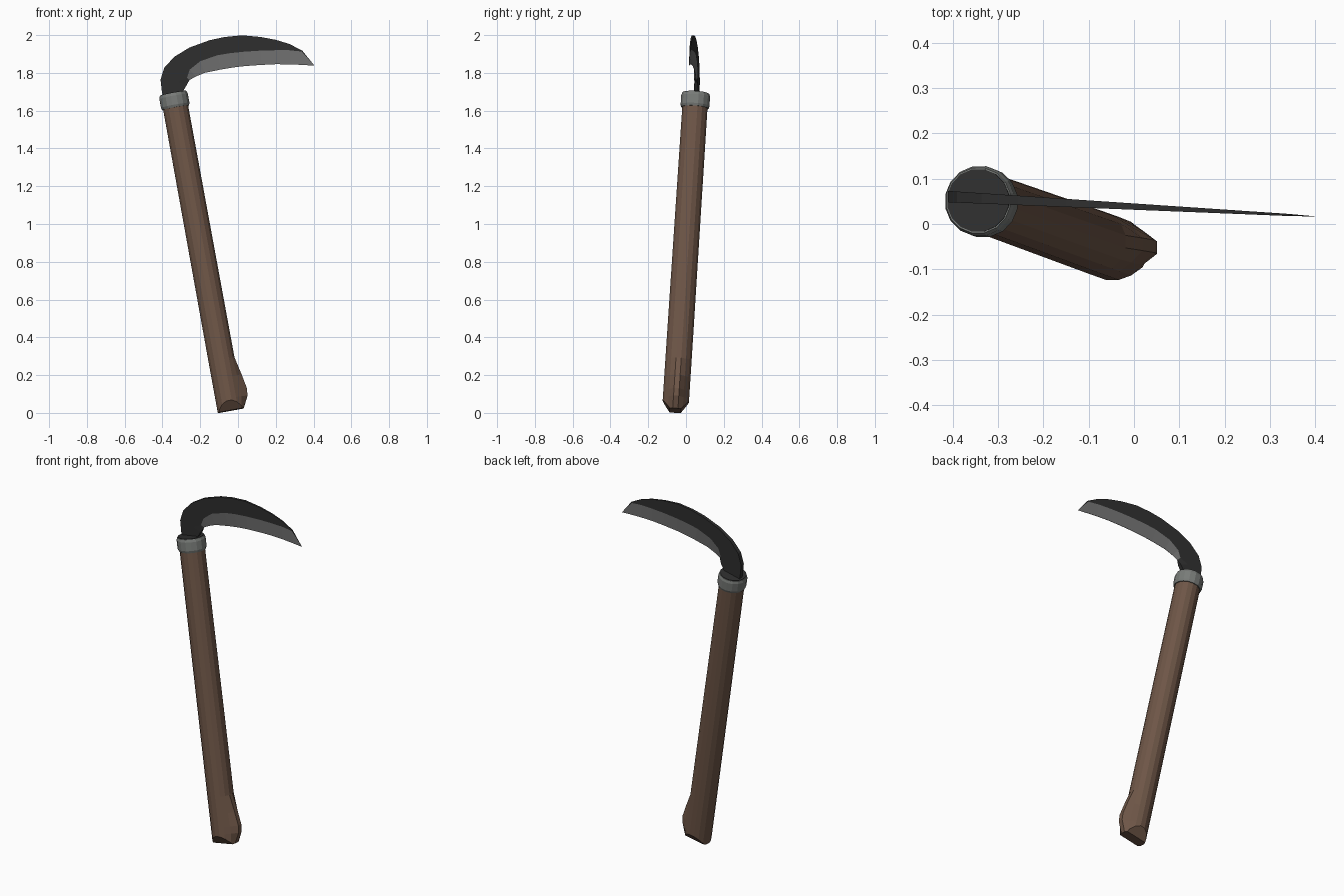
import bpy, bmesh, math
from mathutils import Vector, Matrix

if "Cube" in bpy.data.objects:
    bpy.data.objects.remove(bpy.data.objects["Cube"])


def material(name, rgb):
    m = bpy.data.materials.new(name)
    m.diffuse_color = (*rgb, 1)
    m.use_nodes = True
    m.node_tree.nodes["Principled BSDF"].inputs["Base Color"].default_value = m.diffuse_color
    return m


WOOD = material("brown wood", (0.156, 0.093, 0.063))
IRON = material("black iron", (0.028, 0.028, 0.028))
STEEL = material("ground steel edge", (0.17, 0.17, 0.17))
COLLAR = material("grey collar metal", (0.19, 0.20, 0.19))

# Handle frame: leaning axis, local z runs along the handle
AXIS = Vector((-0.182, 0.065, 1)).normalized()
SIDE = (Vector((1, 0, 0)) - AXIS * AXIS.x).normalized()
BACK = AXIS.cross(SIDE)
FRAME = Matrix((SIDE, BACK, AXIS)).transposed().to_4x4()
FRAME.translation = Vector((-0.036, -0.058, 0))
SIDES = 16


def finish(bm, name, mats, matrix=None):
    if matrix:
        bm.transform(matrix)
    bmesh.ops.recalc_face_normals(bm, faces=bm.faces[:])
    me = bpy.data.meshes.new(name)
    bm.to_mesh(me)
    bm.free()
    for m in mats:
        me.materials.append(m)
    ob = bpy.data.objects.new(name, me)
    bpy.context.collection.objects.link(ob)
    return ob


def loft(rows, closed=False):
    """Skin equal-length point rows; cap the ends or close the loop."""
    bm = bmesh.new()
    rows = [[bm.verts.new(p) for p in row] for row in rows]
    pairs = list(zip(rows, rows[1:] + rows[:1])) if closed else list(zip(rows, rows[1:]))
    for a, b in pairs:
        for i in range(len(a)):
            j = (i + 1) % len(a)
            bm.faces.new((a[i], a[j], b[j], b[i]))
    if not closed:
        bm.faces.new(rows[0])
        bm.faces.new(rows[-1])
    return bm


def ring(r, s, bump=0.0):
    pts = []
    for i in range(SIDES):
        a = (i + 0.5) * math.tau / SIDES
        c = math.cos(a)
        pull = 1 if c > 0.95 else 0.28 if c > 0.8 else 0
        pts.append((r * c + bump * pull, r * math.sin(a), s))
    return pts


# Handle: faceted pole with a ridge-like knob on one side of its foot
bm = loft([ring(0.071, 0.013), ring(0.071, 0.075, 0.032), ring(0.071, 0.115, 0.035),
           ring(0.071, 0.19, 0.021), ring(0.071, 0.285), ring(0.068, 1.721)])
# Wedge cuts at the front and back of the foot
for sign in (-1, 1):
    cut = bmesh.ops.bisect_plane(bm, geom=bm.verts[:] + bm.edges[:] + bm.faces[:],
                                 plane_co=(0, sign * 0.03, 0.013),
                                 plane_no=(0, sign * 0.05, -0.04), clear_outer=True)
    edges = [e for e in cut["geom_cut"] if isinstance(e, bmesh.types.BMEdge)]
    bmesh.ops.holes_fill(bm, edges=edges, sides=0)
finish(bm, "handle", [WOOD], FRAME)

# Collar: chamfered metal band around the top of the handle
finish(loft([ring(0.067, 1.645), ring(0.073, 1.645), ring(0.078, 1.658),
             ring(0.078, 1.706), ring(0.073, 1.721), ring(0.067, 1.721)], closed=True),
       "collar", [COLLAR], FRAME)

# Cap: thin dark plate closing the handle end
finish(loft([ring(0.07, 1.718), ring(0.07, 1.724)]), "end_cap", [IRON], FRAME)

# Blade stations: spine x z, bevel line x z, inner edge x z
STATIONS = [
    (-.388, 1.64, -.34, 1.64, -.29, 1.64),
    (-.403, 1.70, -.345, 1.70, -.293, 1.70),
    (-.41, 1.765, -.32, 1.75, -.272, 1.735),
    (-.39, 1.828, -.27, 1.775, -.257, 1.762),
    (-.336, 1.886, -.255, 1.818, -.225, 1.78),
    (-.257, 1.934, -.20, 1.862, -.177, 1.80),
    (-.15, 1.973, -.11, 1.893, -.09, 1.818),
    (-.07, 1.99, -.045, 1.904, -.03, 1.828),
    (.02, 1.999, .03, 1.912, .035, 1.836),
    (.12, 1.99, .12, 1.918, .12, 1.842),
    (.20, 1.975, .20, 1.92, .20, 1.846),
    (.272, 1.953, .27, 1.92, .28, 1.845),
    (.34, 1.918, .337, 1.913, .345, 1.842),
    (.405, 1.838, .405, 1.838, .405, 1.838),
]
EDGE_START = 3
rows = []
for k, (ox, oz, mx, mz, ix, iz) in enumerate(STATIONS):
    def point(x, z, sign, sharp=False):
        u = (x + 0.41) / 0.815
        t = 0.0008 if sharp else 0.0125 - 0.0110 * u
        if k == len(STATIONS) - 1:
            t = 0
        return (x, 0.0605 - 0.044 * u + sign * t, z)
    sharp = k >= EDGE_START
    rows.append([point(ox, oz, -1), point(mx, mz, -1), point(ix, iz, -1, sharp),
                 point(ix, iz, 1, sharp), point(mx, mz, 1), point(ox, oz, 1)])
bm = loft(rows)
# Ground edge colour: strips between bevel line and inner edge past the stem
bm.faces.ensure_lookup_table()
for k in range(EDGE_START - 1, len(STATIONS) - 1):
    for strip in (1, 2, 3):
        if k >= EDGE_START or strip != 2:
            bm.faces[k * 6 + strip].material_index = 1 if k >= EDGE_START else 0
bmesh.ops.remove_doubles(bm, verts=bm.verts[:], dist=1e-4)
finish(bm, "blade", [IRON, STEEL])
